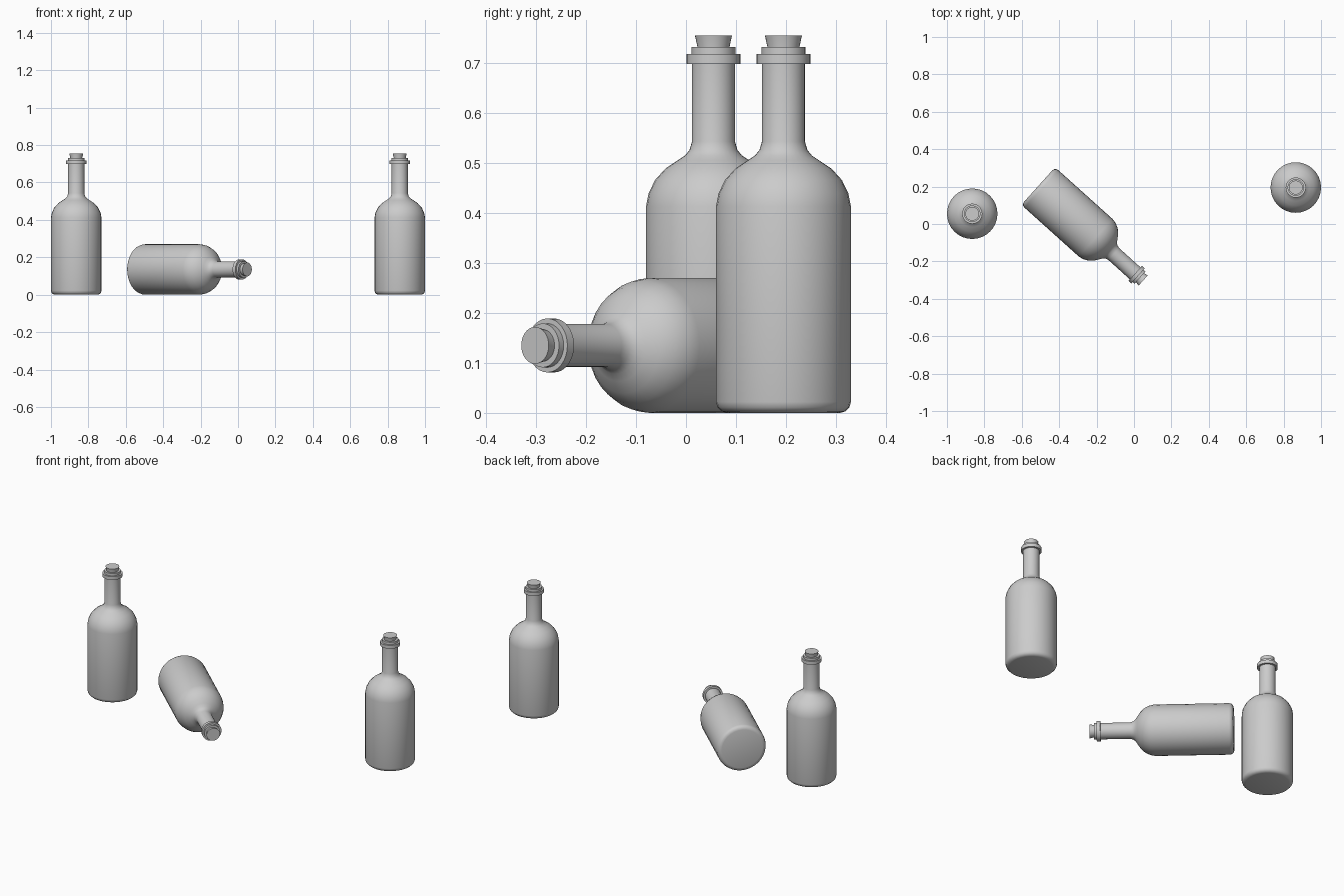
import bpy, math
from mathutils import Matrix, Vector

if "Cube" in bpy.data.objects:
    bpy.data.objects.remove(bpy.data.objects["Cube"])

SEG = 32


def lathe(name, profile, matrix):
    # revolve an (r, z) profile about z; r == 0 collapses to a pole
    verts, faces, rings = [], [], []
    for r, z in profile:
        start, n = len(verts), (1 if r == 0 else SEG)
        for i in range(n):
            a = 2 * math.pi * i / SEG
            verts.append((r * math.cos(a), r * math.sin(a), z))
        rings.append([start + (i % n) for i in range(SEG)])
    for lo, hi in zip(rings, rings[1:]):
        for i in range(SEG):
            j = (i + 1) % SEG
            faces.append(list(dict.fromkeys((lo[i], lo[j], hi[j], hi[i]))))
    mesh = bpy.data.meshes.new(name)
    mesh.from_pydata(verts, [], faces)
    mesh.update()
    ob = bpy.data.objects.new(name, mesh)
    bpy.context.collection.objects.link(ob)
    ob.matrix_world = matrix
    bpy.ops.object.select_all(action='DESELECT')
    ob.select_set(True)
    bpy.context.view_layer.objects.active = ob
    bpy.ops.object.shade_smooth_by_angle(angle=math.radians(40))
    return ob


# glass body: rounded base, straight wall, shoulder, neck, ring and lip
BODY = [(0, 0), (0.113, 0), (0.124, 0.003), (0.132, 0.011), (0.135, 0.022),
        (0.135, 0.413), (0.130, 0.439), (0.117, 0.466), (0.096, 0.489),
        (0.072, 0.505), (0.057, 0.515), (0.048, 0.526), (0.043, 0.543),
        (0.043, 0.698), (0.054, 0.698), (0.054, 0.718), (0.044, 0.718),
        (0.044, 0.732), (0.031, 0.732), (0.030, 0.70)]
# tapered cork
CORK = [(0, 0.69), (0.030, 0.69), (0.032, 0.732), (0.037, 0.755), (0, 0.755)]


def bottle(name, matrix):
    lathe(name + "_bottle", BODY, matrix)
    lathe(name + "_cork", CORK, matrix)


# two standing bottles
bottle("left", Matrix.Translation((-0.865, 0.055, 0)))
bottle("right", Matrix.Translation((0.865, 0.195, 0)))

# bottle lying on its side, neck pointing to the front right
axis = Vector((math.cos(math.radians(-42)), math.sin(math.radians(-42)), 0))
lying = Matrix.Translation((-0.512, 0.203, 0.135)) @ axis.to_track_quat('Z', 'Y').to_matrix().to_4x4()
bottle("lying", lying)
